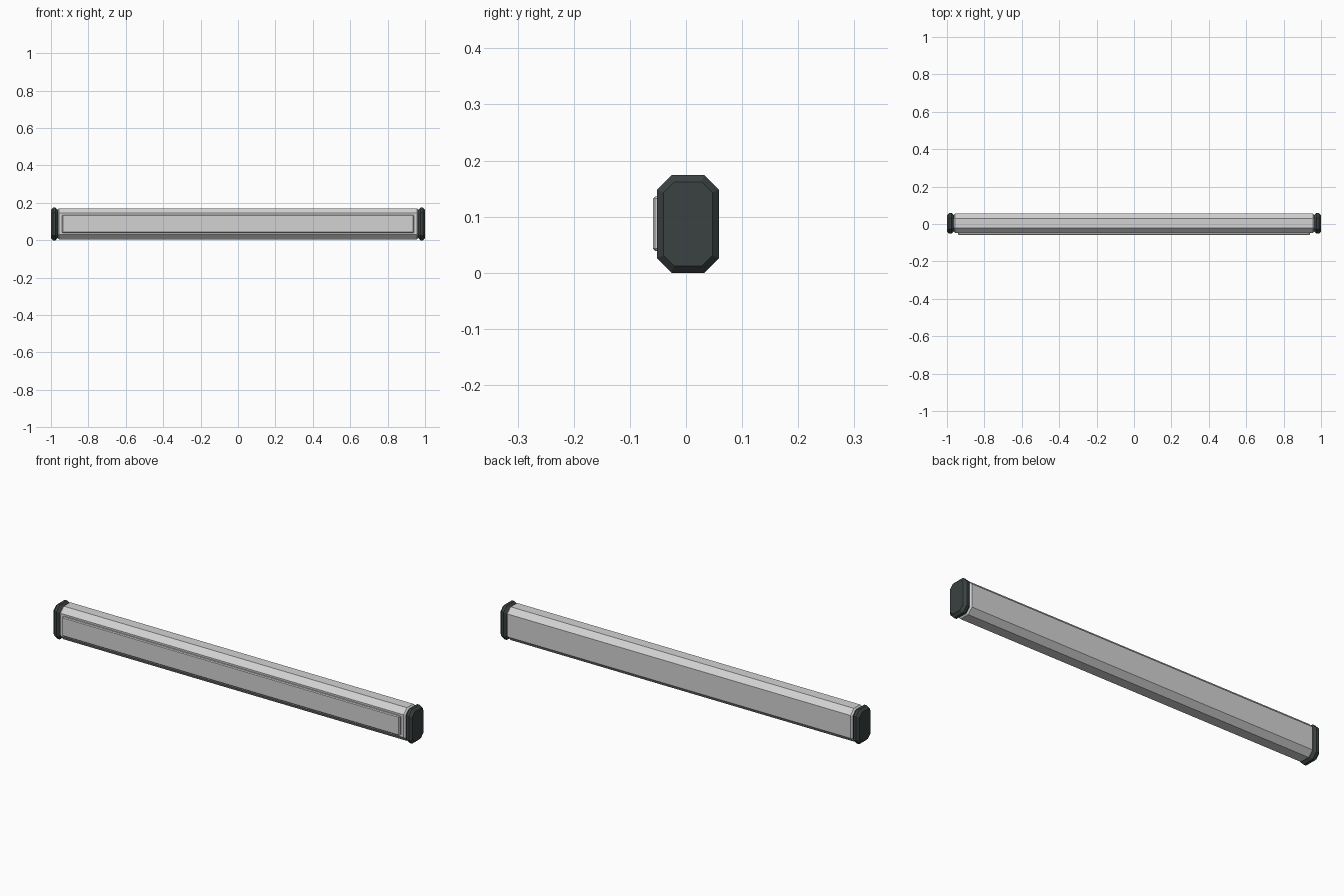
import bpy, bmesh

if "Cube" in bpy.data.objects:
    bpy.data.objects.remove(bpy.data.objects["Cube"], do_unlink=True)


def material(name, rgb):
    mat = bpy.data.materials.new(name)
    mat.use_nodes = True
    color = (*rgb, 1)
    mat.diffuse_color = color
    mat.node_tree.nodes["Principled BSDF"].inputs["Base Color"].default_value = color
    return mat


silver = material("silver metal", (0.65, 0.65, 0.65))
charcoal = material("charcoal plastic", (0.043, 0.054, 0.054))


def octagon(y0, y1, z0, z1, cut):
    """Rectangle in the yz plane with its corners cut off."""
    return [(y0 + cut, z0), (y1 - cut, z0), (y1, z0 + cut), (y1, z1 - cut),
            (y1 - cut, z1), (y0 + cut, z1), (y0, z1 - cut), (y0, z0 + cut)]


def finish(bm, name, mat):
    bmesh.ops.recalc_face_normals(bm, faces=bm.faces)
    mesh = bpy.data.meshes.new(name)
    bm.to_mesh(mesh)
    bm.free()
    mesh.materials.append(mat)
    obj = bpy.data.objects.new(name, mesh)
    bpy.context.collection.objects.link(obj)
    return obj


def chamfered_bar(name, x0, x1, bounds, cut, inset, mat):
    """Octagonal bar along x whose two end rims are chamfered."""
    y0, y1, z0, z1 = bounds
    outer = octagon(y0, y1, z0, z1, cut)
    inner = octagon(y0 + inset, y1 - inset, z0 + inset, z1 - inset, cut - inset * 0.59)
    bm = bmesh.new()
    rings = [[bm.verts.new((x, y, z)) for y, z in ring] for x, ring in
             ((x0, inner), (x0 + inset, outer), (x1 - inset, outer), (x1, inner))]
    for a, b in zip(rings, rings[1:]):
        for i in range(8):
            j = (i + 1) % 8
            bm.faces.new((a[i], a[j], b[j], b[i]))
    bm.faces.new(rings[0])
    bm.faces.new(rings[-1])
    return finish(bm, name, mat)


# Long housing and the two end caps
chamfered_bar("housing", -0.966, 0.966, (-0.047, 0.056, 0.004, 0.171), 0.026, 0.01, silver)
for name, x0, x1 in (("right_end_cap", -1, -0.963), ("left_end_cap", 0.963, 1)):
    chamfered_bar(name, x0, x1, (-0.052, 0.059, 0, 0.174), 0.026, 0.012, charcoal)

# Raised front panel with a softened rim
bm = bmesh.new()
bmesh.ops.create_cube(bm, size=1)
bmesh.ops.scale(bm, vec=(1.88, 0.02, 0.097), verts=bm.verts)
bmesh.ops.translate(bm, vec=(0, -0.049, 0.0875), verts=bm.verts)
bmesh.ops.bevel(bm, geom=bm.edges[:], offset=0.004, segments=1, affect='EDGES')
finish(bm, "front_panel", silver)
